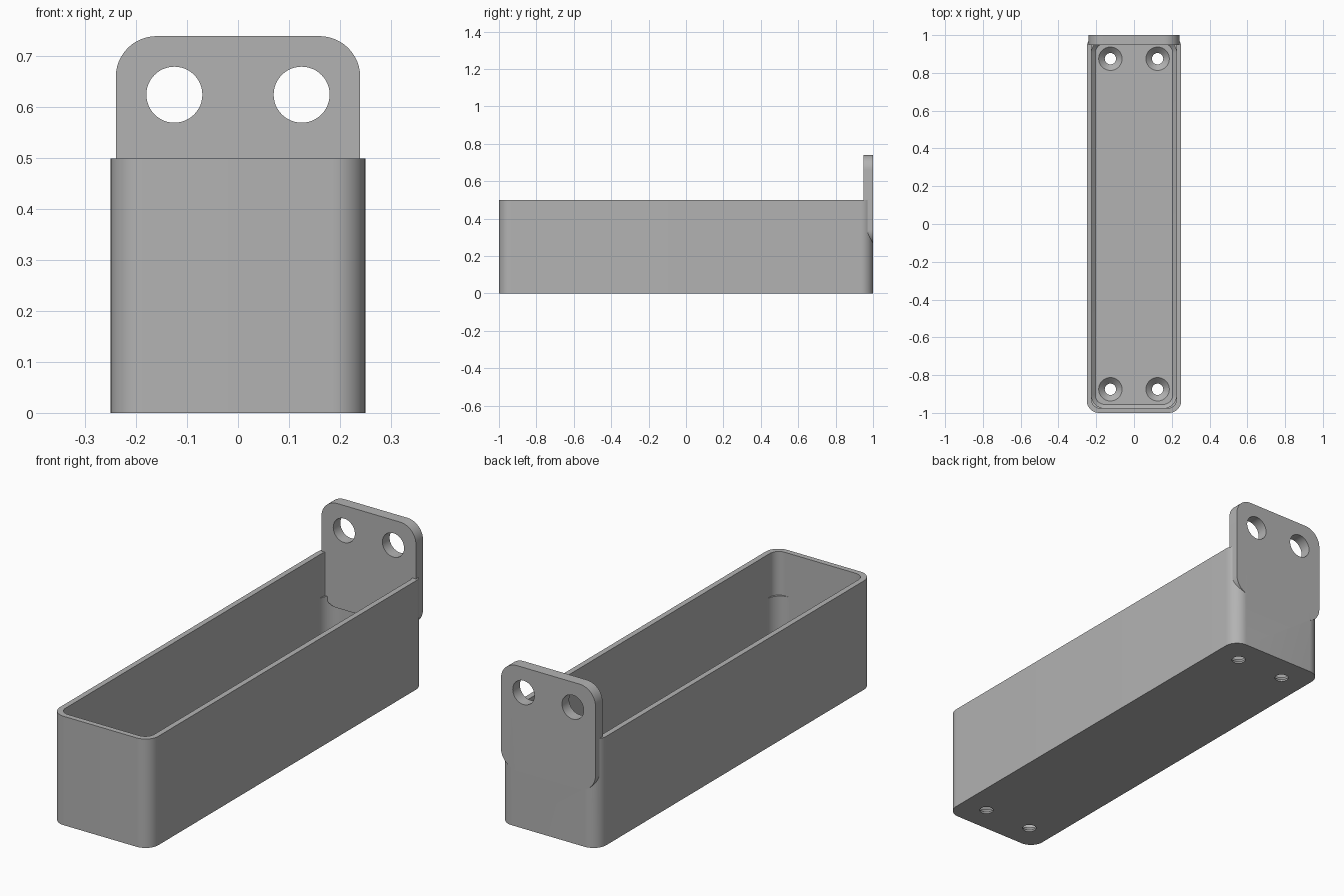
import bpy
import bmesh
import math
from mathutils import Matrix

if "Cube" in bpy.data.objects:
    bpy.data.objects.remove(bpy.data.objects["Cube"], do_unlink=True)

GREY = (0.45, 0.45, 0.45, 1)
grey = bpy.data.materials.new("plain grey")
grey.diffuse_color = GREY
grey.use_nodes = True
grey.node_tree.nodes["Principled BSDF"].inputs["Base Color"].default_value = GREY


def rounded_rect(hx, hy, r, segs=12):
    """Outline of a rectangle with rounded corners, counter-clockwise."""
    points = []
    for k, (sx, sy) in enumerate([(1, 1), (-1, 1), (-1, -1), (1, -1)]):
        for i in range(segs + 1):
            a = (k + i / segs) * math.pi / 2
            points.append((sx * (hx - r) + r * math.cos(a),
                           sy * (hy - r) + r * math.sin(a)))
    return points


def finish(name, bm):
    bmesh.ops.recalc_face_normals(bm, faces=bm.faces)
    mesh = bpy.data.meshes.new(name)
    bm.to_mesh(mesh)
    bm.free()
    mesh.materials.append(grey)
    obj = bpy.data.objects.new(name, mesh)
    bpy.context.collection.objects.link(obj)
    return obj


def loft(name, levels, matrix=Matrix()):
    """Closed solid through rounded rectangles given as (hx, hy, r, z)."""
    bm = bmesh.new()
    rings = [[bm.verts.new((x, y, z)) for x, y in rounded_rect(hx, hy, r)]
             for hx, hy, r, z in levels]
    bm.faces.new(rings[0][::-1])
    bm.faces.new(rings[-1])
    for low, high in zip(rings, rings[1:]):
        for i in range(len(low)):
            j = (i + 1) % len(low)
            bm.faces.new((low[i], low[j], high[j], high[i]))
    bm.transform(matrix)
    return finish(name, bm)


def cone(name, r1, r2, depth, matrix):
    bm = bmesh.new()
    bmesh.ops.create_cone(bm, cap_ends=True, segments=48, radius1=r1,
                          radius2=r2, depth=depth, matrix=matrix)
    return finish(name, bm)


def combine(target, tool, operation):
    """Apply a boolean and delete the tool object."""
    tool.hide_render = True
    mod = target.modifiers.new("cut", 'BOOLEAN')
    mod.operation = operation
    mod.solver = 'EXACT'
    mod.object = tool
    graph = bpy.context.evaluated_depsgraph_get()
    mesh = bpy.data.meshes.new_from_object(target.evaluated_get(graph))
    target.modifiers.clear()
    target.data = mesh
    bpy.data.objects.remove(tool, do_unlink=True)


FLOOR = 0.04

# Long open tray
tray = loft("tray_with_hanging_plate", [(0.25, 1, 0.065, 0), (0.25, 1, 0.065, 0.5)])

# Cavity: chamfered floor, fuller corners low down, tighter corners near the rim
combine(tray, loft("lower_cavity", [(0.205, 0.955, 0.05, FLOOR),
                                    (0.225, 0.975, 0.07, FLOOR + 0.02),
                                    (0.225, 0.975, 0.07, 0.6)]), 'DIFFERENCE')
combine(tray, loft("upper_cavity", [(0.225, 0.975, 0.045, 0.3),
                                    (0.225, 0.975, 0.045, 0.6)]), 'DIFFERENCE')

# Square rounded hanging plate, flush with the back
upright = Matrix.Translation((0, 1, 0.5)) @ Matrix.Rotation(math.pi / 2, 4, 'X')
combine(tray, loft("hanging_plate", [(0.24, 0.24, 0.08, 0),
                                     (0.24, 0.24, 0.08, 0.052)], upright), 'UNION')

for x in (-0.125, 0.125):
    # Round hole through the plate
    turn = Matrix.Translation((x, 1, 0.625)) @ Matrix.Rotation(math.pi / 2, 4, 'X')
    combine(tray, cone("plate_hole", 0.055, 0.055, 0.3, turn), 'DIFFERENCE')
    # Countersunk screw holes in the floor
    for y in (-0.875, 0.875):
        combine(tray, cone("screw_hole", 0.03, 0.03, 0.2,
                           Matrix.Translation((x, y, 0))), 'DIFFERENCE')
        combine(tray, cone("countersink", 0.029, 0.063, 0.034,
                           Matrix.Translation((x, y, FLOOR - 0.016))), 'DIFFERENCE')

# Smooth rounds, sharp edges
bpy.ops.object.select_all(action='DESELECT')
tray.select_set(True)
bpy.context.view_layer.objects.active = tray
bpy.ops.object.shade_smooth_by_angle(angle=math.radians(30))
